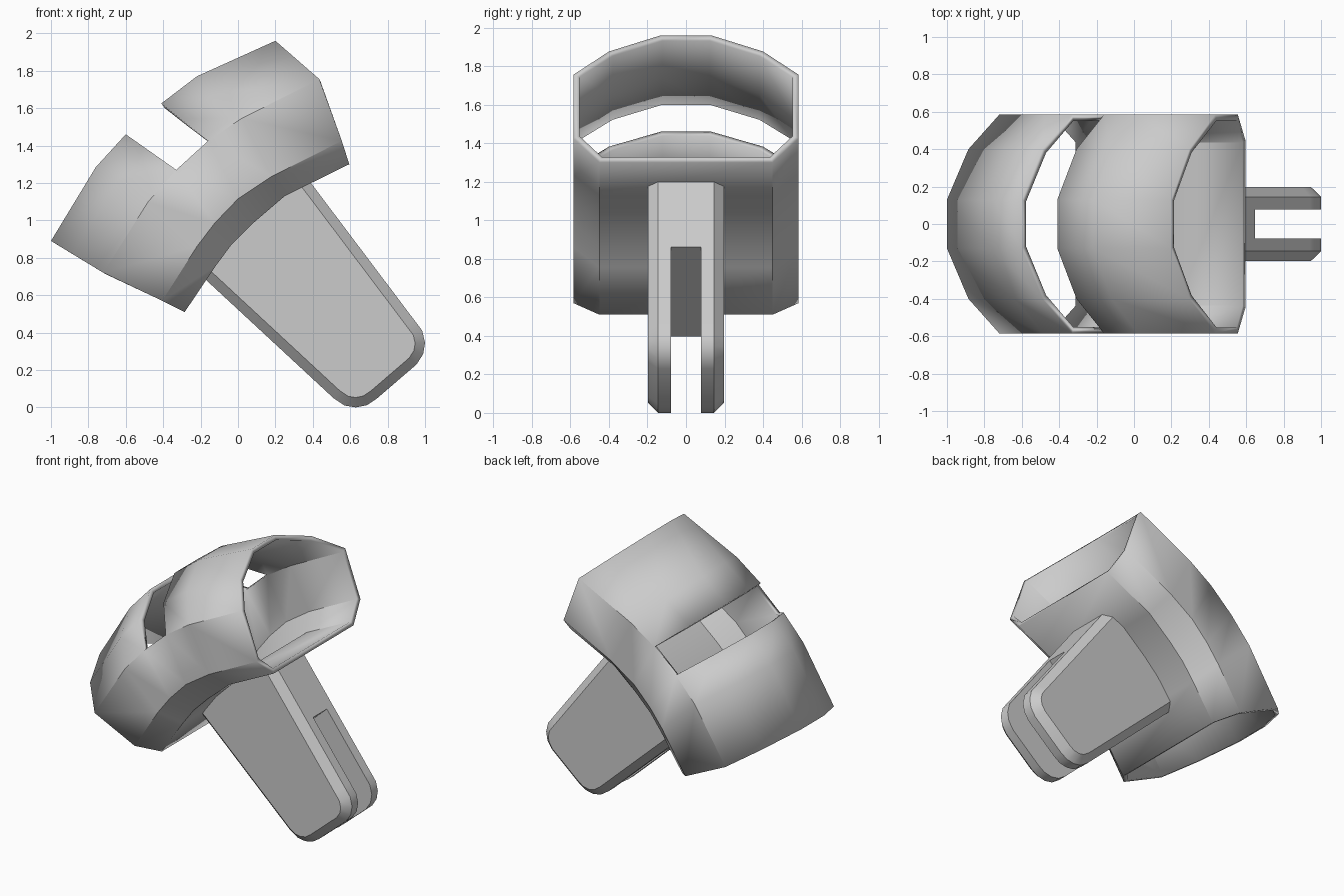
import bpy, bmesh

if "Cube" in bpy.data.objects:
    bpy.data.objects.remove(bpy.data.objects["Cube"])

def finish(bm, name, angle=None):
    me = bpy.data.meshes.new(name)
    bm.to_mesh(me)
    bm.free()
    ob = bpy.data.objects.new(name, me)
    bpy.context.collection.objects.link(ob)
    if angle:
        bpy.ops.object.select_all(action='DESELECT')
        ob.select_set(True)
        bpy.context.view_layer.objects.active = ob
        bpy.ops.object.shade_smooth_by_angle(angle=angle)
    return ob

def prism(outline, half):
    """Closed XZ outline extruded to y = +-half."""
    bm = bmesh.new()
    a = [bm.verts.new((x, -half, z)) for x, z in outline]
    b = [bm.verts.new((x, half, z)) for x, z in outline]
    bm.faces.new(a)
    bm.faces.new(b[::-1])
    n = len(a)
    for i in range(n):
        bm.faces.new((a[i], b[i], b[(i + 1) % n], a[(i + 1) % n]))
    bmesh.ops.recalc_face_normals(bm, faces=bm.faces[:])
    return bm, a, b

# Curved sleeve: each station gives crown, shoulder, lower side, underside (x, z)
stations = [
    ((0.20, 1.96), (0.435, 1.755), (0.555, 1.425), (0.595, 1.30)),
    ((-0.22, 1.77), (0.02, 1.545), (0.18, 1.235), (0.25, 1.13)),
    ((-0.41, 1.625), (-0.16, 1.425), (0.00, 1.115), (0.075, 0.98)),
    ((-0.60, 1.46), (-0.33, 1.27), (-0.125, 0.985), (-0.035, 0.87)),
    ((-0.76, 1.285), (-0.48, 1.10), (-0.22, 0.86), (-0.12, 0.755)),
    ((-1.00, 0.89), (-0.72, 0.72), (-0.405, 0.57), (-0.285, 0.51)),
]
bm = bmesh.new()
rings = []
for crown, shoulder, low, under in stations:
    mid = tuple(s + (c - s) * 0.59 for s, c in zip(shoulder, crown))
    half = [(0.13, crown), (0.40, mid), (0.585, shoulder), (0.585, low), (0.45, under)]
    pts = [(p[0], y, p[1]) for y, p in half]
    pts += [(x, -y, z) for x, y, z in reversed(pts)]
    rings.append([bm.verts.new(p) for p in pts])
over_the_top = {0, 1, 7, 8, 9}
for s in range(len(rings) - 1):
    for i in range(10):
        if s == 2 and i in over_the_top:      # slot across the top
            continue
        j = (i + 1) % 10
        bm.faces.new((rings[s][i], rings[s][j], rings[s + 1][j], rings[s + 1][i]))
bmesh.ops.recalc_face_normals(bm, faces=bm.faces[:])
bm.normal_update()
if any(f.normal.y > 0.9 and f.calc_center_median().y < -0.5 for f in bm.faces):
    bmesh.ops.reverse_faces(bm, faces=bm.faces[:])
sleeve = finish(bm, "curved_sleeve", 0.6)
wall = sleeve.modifiers.new("wall", 'SOLIDIFY')
wall.thickness = 0.032
wall.offset = -1
wall.use_even_offset = True

# Forked leg: rounded foot, top follows the sleeve underside
foot = [(0.38, 1.213), (0.94, 0.47), (0.985, 0.41), (1.0, 0.345), (0.99, 0.285),
        (0.955, 0.23), (0.74, 0.045), (0.69, 0.012), (0.63, 0.0), (0.57, 0.01),
        (0.51, 0.05), (-0.175, 0.685)]
top = [(st[3][0] - 0.01, st[3][1] + 0.012) for st in stations[4:0:-1]]
bm, a, b = prism(foot + top, 0.197)
rim = [bm.edges.get((r[i], r[i + 1])) for r in (a, b) for i in range(len(foot) - 1)]
bmesh.ops.bevel(bm, geom=rim, offset=0.052, offset_type='OFFSET', segments=1,
                profile=0.5, affect='EDGES', clamp_overlap=False)
leg = finish(bm, "forked_leg", 0.5)

# Gap between the two prongs
bm, _, _ = prism([(-0.17, 0.115), (0.953, 1.14), (1.853, 0.14), (0.73, -0.885)], 0.077)
cutter = finish(bm, "fork_gap_cutter")
cutter.hide_render = True
cutter.hide_viewport = True
cut = leg.modifiers.new("fork_gap", 'BOOLEAN')
cut.operation = 'DIFFERENCE'
cut.solver = 'EXACT'
cut.object = cutter
